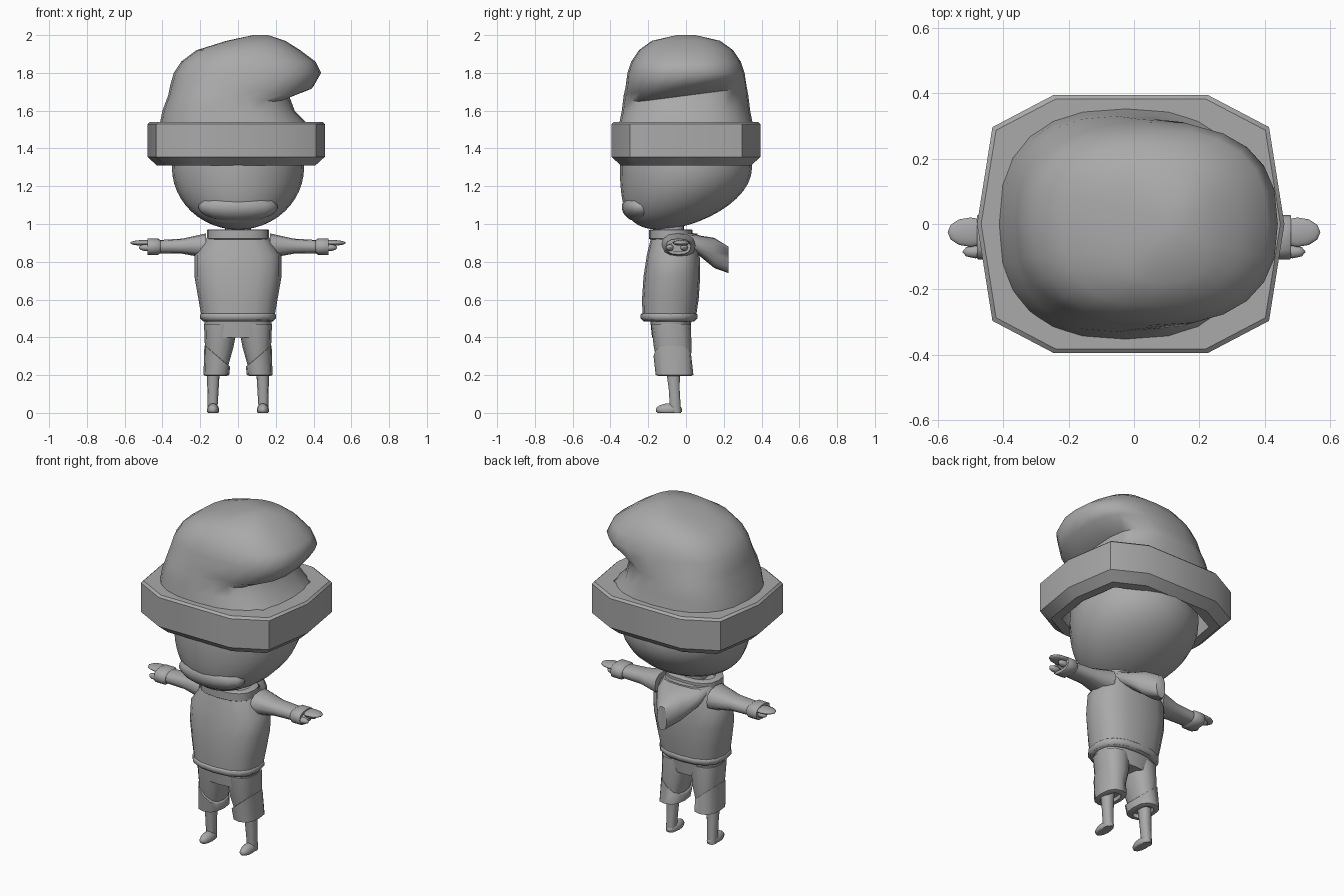
import bpy, bmesh, math
from mathutils import Vector, Matrix

cube = bpy.data.objects.get("Cube")
if cube:
    bpy.data.objects.remove(cube)

grey = bpy.data.materials.new("plain grey")
grey.use_nodes = True
grey.diffuse_color = (0.4, 0.4, 0.4, 1)
grey.node_tree.nodes["Principled BSDF"].inputs["Base Color"].default_value = grey.diffuse_color

AXES = {"x": (1, 2, 0), "y": (0, 2, 1), "z": (0, 1, 2)}


def finish(name, bm, warp=None, mirrored=False, angle=50):
    """Turn a bmesh into a shaded object, optionally reshaped and mirrored."""
    for vert in bm.verts:
        if warp:
            warp(vert.co)
        if mirrored:
            vert.co.x = -vert.co.x
    bmesh.ops.recalc_face_normals(bm, faces=bm.faces)
    mesh = bpy.data.meshes.new(name)
    bm.to_mesh(mesh)
    bm.free()
    mesh.materials.append(grey)
    obj = bpy.data.objects.new(name, mesh)
    bpy.context.collection.objects.link(obj)
    bpy.ops.object.select_all(action="DESELECT")
    obj.select_set(True)
    bpy.context.view_layer.objects.active = obj
    bpy.ops.object.shade_smooth_by_angle(angle=math.radians(angle))


def rounded_outline(sides, power=2.5):
    """Unit outline between a circle and a square."""
    def bulge(value):
        return math.copysign(abs(value) ** (2 / power), value)
    angles = [math.tau * i / sides for i in range(sides)]
    return [(bulge(math.cos(a)), bulge(math.sin(a))) for a in angles]


def skin(name, axis, rings, outline, closed=False, **options):
    """Skin rings given as (centre, half size across, half size along)."""
    across, along, _ = AXES[axis]
    bm = bmesh.new()
    loops = []
    for centre, size_a, size_b in rings:
        loop = []
        for a, b in outline:
            co = Vector(centre)
            co[across] += a * size_a
            co[along] += b * size_b
            loop.append(bm.verts.new(co))
        loops.append(loop)
    if closed:
        loops.append(loops[0])
    else:
        bm.faces.new(loops[0])
        bm.faces.new(loops[-1])
    for low, high in zip(loops, loops[1:]):
        for i in range(len(outline)):
            bm.faces.new((low[i - 1], low[i], high[i], high[i - 1]))
    finish(name, bm, **options)


def tube(name, axis, start, end, sizes, sides=16, **options):
    """Evenly spaced sections from start to end."""
    start, end = Vector(start), Vector(end)
    rings = [(start.lerp(end, i / (len(sizes) - 1)), *size)
             for i, size in enumerate(sizes)]
    skin(name, axis, rings, rounded_outline(sides), **options)


def band(name, axis, start, end, size, wall, outline, bevel=0.2, **options):
    """Hollow ring with bevelled outer edges."""
    start, end = Vector(start), Vector(end)
    lip = wall / 2
    profile = [(0, lip), (bevel, 0), (1 - bevel / 4, 0), (1, lip / 4),
               (1, wall), (0, wall)]
    rings = [(start.lerp(end, t), size[0] - inset, size[1] - inset)
             for t, inset in profile]
    skin(name, axis, rings, outline, closed=True, **options)


def ball(name, centre, radii, detail=16, **options):
    bm = bmesh.new()
    place = Matrix.Translation(centre) @ Matrix.Diagonal((*radii, 1))
    bmesh.ops.create_uvsphere(bm, u_segments=detail, v_segments=detail,
                              radius=1, matrix=place)
    finish(name, bm, angle=70, **options)


# Drooping hat crown: left, right and depth at each height
def slant_fold(co):
    if co.x > 0 and 1.64 < co.z < 1.78:
        co.z += 0.13 * co.y * min(1, co.x * 5)


crown_profile = [(1.5, -0.42, 0.4, 0.36), (1.6, -0.4, 0.3, 0.34),
                 (1.68, -0.37, 0.27, 0.33), (1.73, -0.36, 0.4, 0.32),
                 (1.8, -0.34, 0.44, 0.31), (1.86, -0.3, 0.41, 0.29),
                 (1.92, -0.22, 0.33, 0.25), (1.97, -0.06, 0.25, 0.18),
                 (2, 0.08, 0.16, 0.05)]
crown_rings = [((left / 2 + right / 2, 0, z), right / 2 - left / 2, depth)
               for z, left, right, depth in crown_profile]
skin("hat_crown", "z", crown_rings, rounded_outline(24), warp=slant_fold, angle=70)

# Ten sided hat band
half_outline = [(1, 0), (0.9, 0.75), (0.5, 1), (-0.5, 1), (-0.9, 0.75)]
band_outline = half_outline + [(-x, -y) for x, y in half_outline]
band("hat_band", "z", (-0.01, 0, 1.31), (-0.01, 0, 1.54), (0.47, 0.395),
     wall=0.1, outline=band_outline, angle=38)


# Head: the chin sweeps forward under the hat
def sweep_chin(co):
    co.y -= 1.3 * min(0, co.z - 1.3) ** 2


ball("head", (0, 0, 1.3), (0.35, 0.35, 0.33), detail=24, warp=sweep_chin)
ball("muzzle", (0, -0.24, 1.09), (0.21, 0.1, 0.08))
tube("neck", "z", (0, -0.08, 0.9), (0, -0.08, 1.03), [(0.07, 0.07)] * 2)

# Sweater with hem, collar and hanging hood
tube("sweater", "z", (0, -0.09, 0.49), (0, -0.06, 0.95),
     [(0.19, 0.14), (0.21, 0.15), (0.23, 0.15), (0.23, 0.14), (0.15, 0.12)])
band("sweater_hem", "z", (0, -0.09, 0.485), (0, -0.09, 0.525), (0.2, 0.15),
     wall=0.03, outline=rounded_outline(16), bevel=0.4)
band("collar", "z", (0, -0.08, 0.91), (0, -0.08, 0.97), (0.165, 0.115),
     wall=0.04, outline=rounded_outline(16))
tube("hood", "y", (0, 0, 0.92), (0, 0.225, 0.81),
     [(0.15, 0.045), (0.14, 0.055), (0.09, 0.08), (0.03, 0.07)])

tube("trouser_seat", "z", (0, -0.08, 0.5), (0, -0.08, 0.4),
     [(0.18, 0.11), (0.17, 0.1)])


# Knee cuffs rise towards the outside
def slant_cuff(co):
    if co.z > 0.27:
        co.z += 0.85 * (co.x - 0.12)


# Soles stay flat on the ground
def flatten_sole(co):
    co.z = max(0, co.z)


for side, mirrored in (("left", False), ("right", True)):
    # Arm and hand
    tube(side + "_sleeve", "x", (0.17, -0.04, 0.885), (0.42, -0.04, 0.88),
         [(0.09, 0.065), (0.06, 0.04), (0.055, 0.035)], sides=12, mirrored=mirrored)
    band(side + "_sleeve_cuff", "x", (0.41, -0.04, 0.88), (0.48, -0.04, 0.88),
         (0.068, 0.044), wall=0.02, outline=rounded_outline(12), mirrored=mirrored)
    ball(side + "_hand", (0.5, -0.025, 0.9), (0.07, 0.045, 0.015),
         detail=12, mirrored=mirrored)
    for finger, y in (("thumb", -0.085), ("little_finger", -0.01)):
        ball(f"{side}_{finger}", (0.485, y, 0.875), (0.04, 0.02, 0.018),
             detail=8, mirrored=mirrored)

    # Trouser leg and knee cuff
    tube(side + "_trouser_leg", "z", (0.09, -0.08, 0.47), (0.11, -0.06, 0.22),
         [(0.09, 0.105), (0.075, 0.1), (0.05, 0.08)], sides=12, mirrored=mirrored)
    band(side + "_knee_cuff", "z", (0.115, -0.06, 0.195), (0.11, -0.072, 0.31),
         (0.068, 0.1), wall=0.03, outline=rounded_outline(12), bevel=0.05,
         warp=slant_cuff, mirrored=mirrored)

    # Bare lower leg and foot
    tube(side + "_shin", "z", (0.13, -0.07, 0.25), (0.135, -0.055, 0),
         [(0.035, 0.04), (0.03, 0.03), (0.025, 0.03)], sides=10, mirrored=mirrored)
    ball(side + "_foot", (0.132, -0.09, 0.015), (0.032, 0.07, 0.035),
         detail=12, warp=flatten_sole, mirrored=mirrored)
